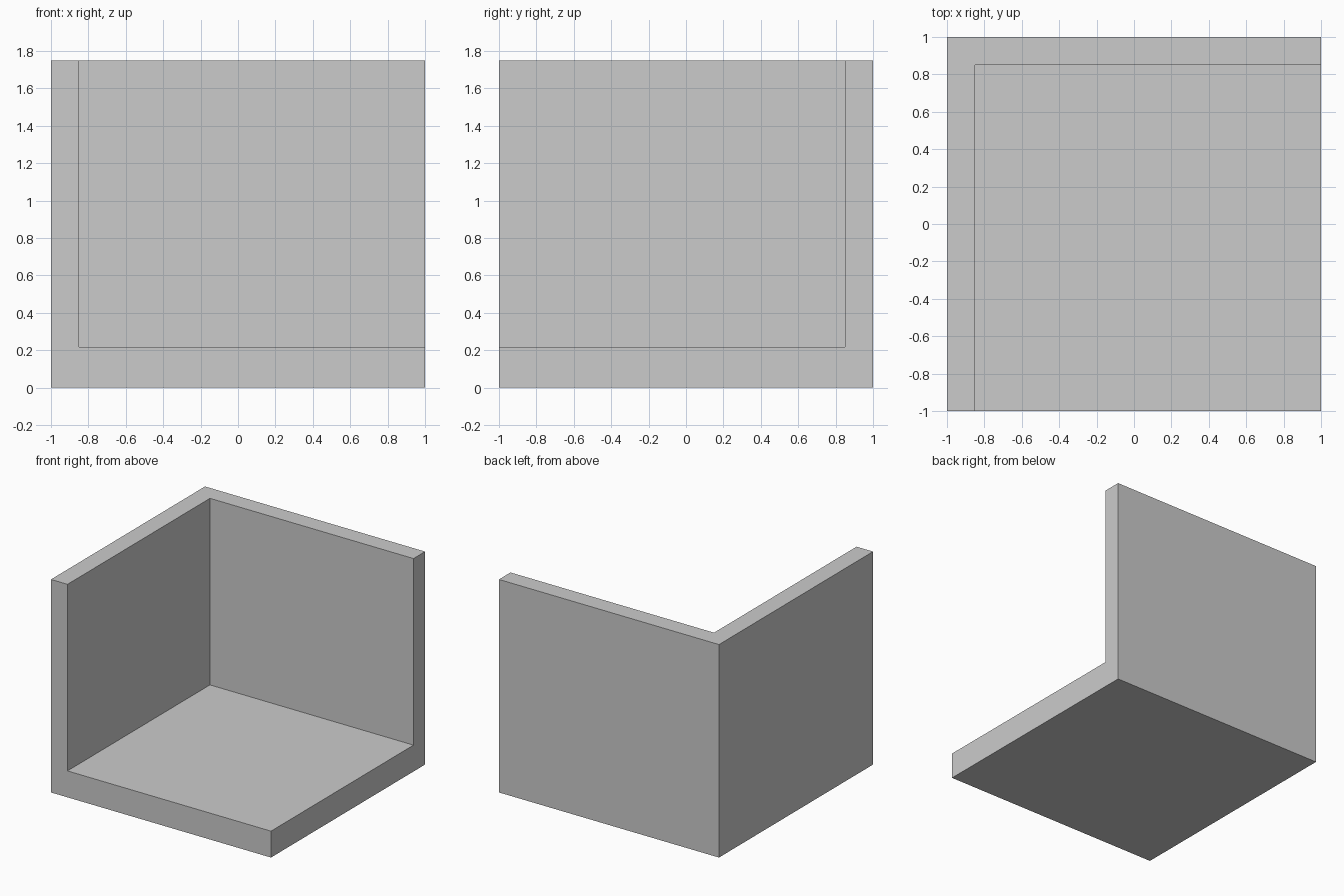
import bpy

if "Cube" in bpy.data.objects:
    bpy.data.objects.remove(bpy.data.objects["Cube"])

WIDTH, HEIGHT = 2.0, 1.75
WALL, FLOOR = 0.15, 0.217


def box(name, low, high):
    """Axis-aligned box between two corners."""
    centre = [(a + b) / 2 for a, b in zip(low, high)]
    bpy.ops.mesh.primitive_cube_add(size=1, location=centre)
    obj = bpy.context.object
    obj.name = name
    obj.scale = [b - a for a, b in zip(low, high)]
    bpy.ops.object.transform_apply(location=True, rotation=False, scale=True)
    return obj


h = WIDTH / 2

# Solid block that becomes the floor and the left and back walls
room = box("room_corner", (-h, -h, 0), (h, h, HEIGHT))

# Interior space, open to the front, right and top
interior = box("interior_cutter", (-h + WALL, -h - 0.5, FLOOR),
               (h + 0.5, h - WALL, HEIGHT + 0.5))
interior.hide_render = True
interior.hide_set(True)

cut = room.modifiers.new("hollow_interior", 'BOOLEAN')
cut.operation = 'DIFFERENCE'
cut.solver = 'EXACT'
cut.object = interior
